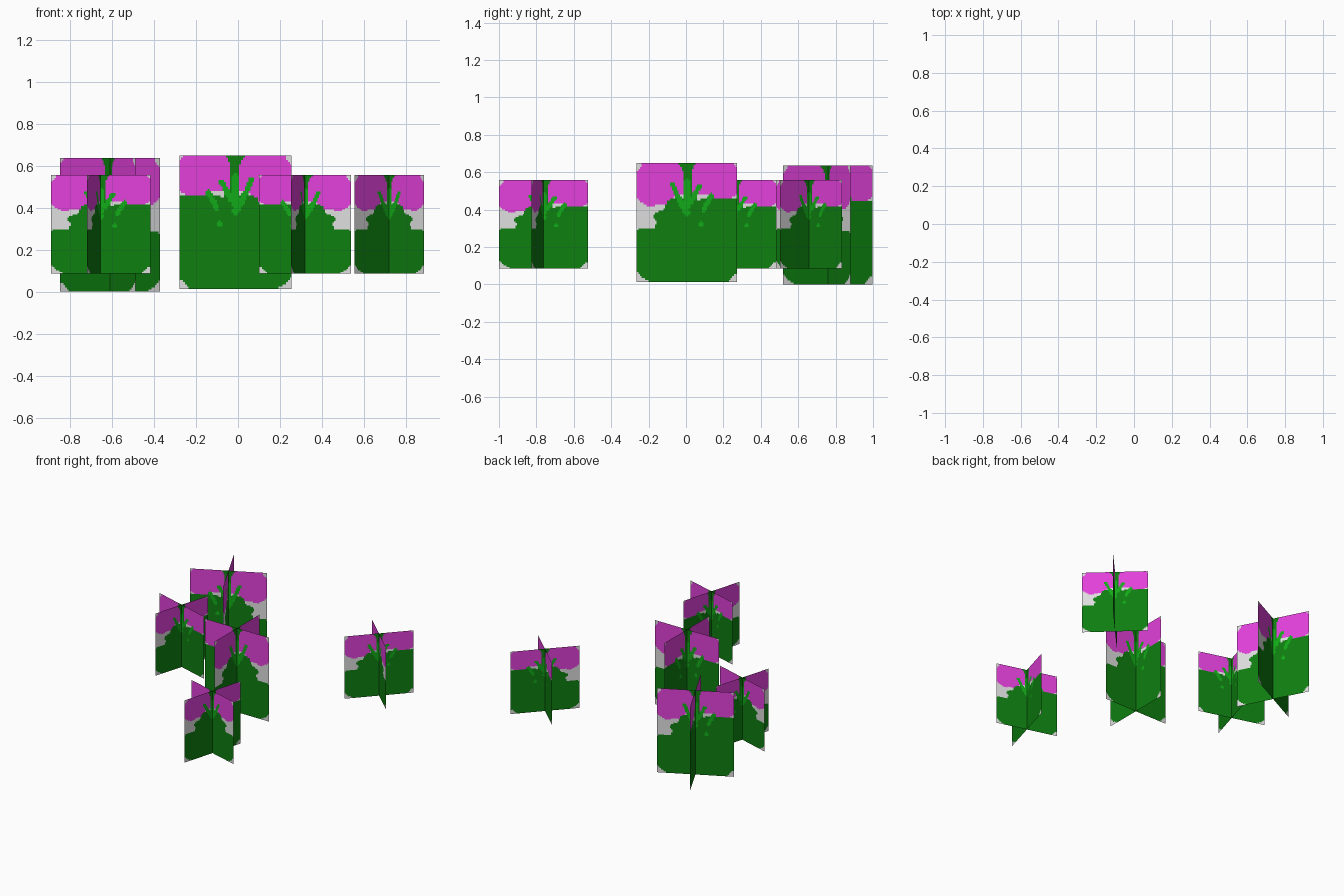
import bpy, bmesh, math
from mathutils import Vector
from mathutils.geometry import intersect_point_line

if "Cube" in bpy.data.objects:
    bpy.data.objects.remove(bpy.data.objects["Cube"])

N = 60  # painted cells along each side of a card


def material(name, rgb):
    lin = [(c / 255 / 12.92) if c <= 10 else ((c / 255 + 0.055) / 1.055) ** 2.4 for c in rgb]
    m = bpy.data.materials.new(name)
    m.diffuse_color = (*lin, 1)
    m.use_nodes = True
    m.node_tree.nodes["Principled BSDF"].inputs["Base Color"].default_value = m.diffuse_color
    return m


MATS = [material("pale_grey", (222, 222, 222)),
        material("leaf_green", (14, 126, 16)),
        material("petal_pink", (226, 64, 218)),
        material("stem_green", (18, 170, 24))]
GREY, LEAF, PINK, STEM = range(4)

# Outlines in card space (u across, v up, both 0..1)
LEAVES = [(0.0, .09), (0.0, .43), (.04, .45), (.18, .45), (.20, .50), (.16, .56), (.20, .59),
          (.27, .60), (.30, .68), (.38, .71), (.62, .69), (.72, .71), (1.0, .70), (1.0, .08),
          (.94, .03), (.90, 0), (.14, 0), (.05, .04)]
PETALS_LEFT = [(0, .93), (.05, .97), (.06, 1), (.5, 1), (.5, .74), (.36, .71), (.31, .66),
               (.22, .65), (.15, .63), (.07, .65), (0, .70)]
PETALS_RIGHT = [(.5, 1), (.96, 1), (1, .96), (1, .73), (.94, .70), (.78, .70), (.70, .73), (.5, .74)]
TRUNK = [(.42, 1), (.58, 1), (.55, .93), (.55, .72), (.46, .72), (.46, .93)]
BRANCHES = [((.36, .81), (.43, .68), .024), ((.43, .68), (.50, .58), .028),
            ((.50, .84), (.50, .62), .026), ((.62, .80), (.55, .68), .024),
            ((.74, .72), (.67, .61), .022), ((.64, .48), (.64, .49), .02)]


def inside(poly, u, v):
    hit = False
    for (x1, y1), (x2, y2) in zip(poly, poly[1:] + poly[:1]):
        if (y1 > v) != (y2 > v) and u < (x2 - x1) * (v - y1) / (y2 - y1) + x1:
            hit = not hit
    return hit


def near(seg, u, v):
    a, b, r = Vector(seg[0]), Vector(seg[1]), seg[2]
    p = Vector((u, v))
    t = max(0, min(1, (p - a).dot(b - a) / (b - a).length_squared))
    return (p - a - t * (b - a)).length < r


def paint(u, v):
    if any(near(s, u, v) for s in BRANCHES):
        return STEM
    if inside(TRUNK, u, v) or inside(LEAVES, u, v):
        return LEAF
    if inside(PETALS_LEFT, u, v) or inside(PETALS_RIGHT, u, v):
        return PINK
    return GREY


PATTERN = [[paint((i + .5) / N, (j + .5) / N) for i in range(N)] for j in range(N)]


def card(name, start, end, z0, z1):
    """Upright flat card from start to end, painted by the pattern."""
    bm = bmesh.new()
    a, b = Vector(start), Vector(end)
    rows = []
    for j in range(N + 1):
        z = z0 + (z1 - z0) * j / N
        rows.append([bm.verts.new((*a.lerp(b, i / N), z)) for i in range(N + 1)])
    for j in range(N):
        for i in range(N):
            f = bm.faces.new((rows[j][i], rows[j][i + 1], rows[j + 1][i + 1], rows[j + 1][i]))
            f.material_index = PATTERN[j][i]
    me = bpy.data.meshes.new(name)
    bm.to_mesh(me)
    bm.free()
    for m in MATS:
        me.materials.append(m)
    bpy.context.collection.objects.link(bpy.data.objects.new(name, me))


def plant(name, x, y, angle, wide_a, wide_b, z0, z1):
    """Two crossed cards around one upright axis."""
    t = math.radians(angle)
    c = Vector((x, y))
    p = Vector((math.cos(t), math.sin(t))) * wide_a / 2
    q = Vector((-math.sin(t), math.cos(t))) * wide_b / 2
    card(name + "_card_a", c + p, c - p, z0, z1)
    card(name + "_card_b", c - q, c + q, z0, z1)


# Two large bushes and three small ones
plant("large_bush_centre", -.012, .005, 0, .536, .538, .014, .65)
plant("large_bush_back", -.61, .758, 27, .534, .536, 0, .637)
plant("small_bush_front", .32, -.762, -16, .456, .494, .086, .557)
plant("small_bush_left", -.655, .262, -106.5, .457, .494, .086, .557)
plant("small_bush_right", .721, .657, -43, .452, .482, .086, .557)
